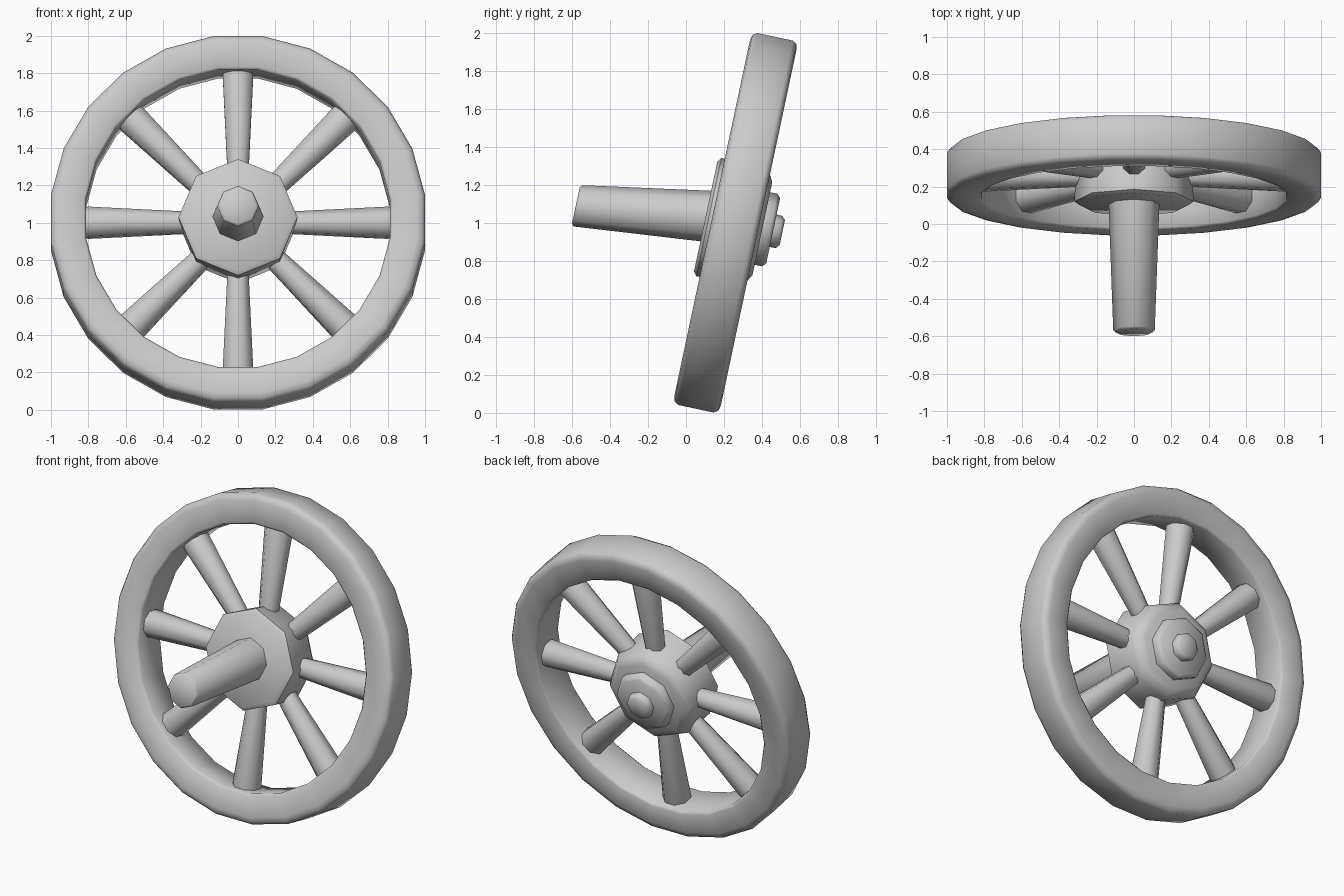
import bpy, bmesh
from math import sin, cos, pi, radians
from mathutils import Matrix

if "Cube" in bpy.data.objects:
    bpy.data.objects.remove(bpy.data.objects["Cube"])

# The whole wheel leans back about its centre
LEAN = Matrix.Translation((0, 0.26, 1.0)) @ Matrix.Rotation(radians(-12), 4, 'X')


def lathe(name, rings, sides, phase=0.0, loop=False, local=Matrix.Identity(4), angle=50):
    """Loft rings (axial y, radius, z offset) around the local Y axis."""
    bm = bmesh.new()
    rows = []
    for y, r, z in rings:
        rows.append([bm.verts.new((r * sin(2 * pi * (i + phase) / sides), y,
                                   z + r * cos(2 * pi * (i + phase) / sides)))
                     for i in range(sides)])
    pairs = list(zip(rows, rows[1:]))
    if loop:
        pairs.append((rows[-1], rows[0]))
    for a, b in pairs:
        for i in range(sides):
            j = (i + 1) % sides
            bm.faces.new((a[i], a[j], b[j], b[i]))
    if not loop:
        bm.faces.new(rows[0])
        bm.faces.new(rows[-1])
    bmesh.ops.recalc_face_normals(bm, faces=bm.faces[:])
    mesh = bpy.data.meshes.new(name)
    bm.to_mesh(mesh)
    bm.free()
    ob = bpy.data.objects.new(name, mesh)
    bpy.context.collection.objects.link(ob)
    ob.matrix_world = LEAN @ local
    bpy.ops.object.select_all(action='DESELECT')
    ob.select_set(True)
    bpy.context.view_layer.objects.active = ob
    bpy.ops.object.shade_smooth_by_angle(angle=radians(angle))
    return ob


# Rim: 24-sided band with rounded outer corners, flats at top and sides
k = 1 / cos(pi / 24)
half = [(0.125, 0.825), (0.125, 0.955), (0.118, 0.985), (0.095, 1.0)]
profile = [(-y, r * k, 0) for y, r in half] + [(y, r * k, 0) for y, r in reversed(half)]
profile += [(0.112, 0.812 * k, 0), (-0.112, 0.812 * k, 0)]
lathe("rim", profile, 24, 0.5, loop=True)

# Hub: chamfered octagon
lathe("hub", [(-0.16, 0.295, 0), (-0.143, 0.318, 0), (0.085, 0.312, 0),
              (0.125, 0.285, 0), (0.145, 0.25, 0)], 8)

# Rear cap and axle nub
lathe("hub_cap", [(0.13, 0.195, 0), (0.185, 0.195, 0), (0.203, 0.175, 0)], 8)
lathe("axle_nub", [(0.19, 0.088, 0), (0.235, 0.086, 0), (0.252, 0.066, 0)], 8)

# Axle: tapered, drooping slightly from the wheel's own axis
lathe("axle", [(-0.84, 0.098, -0.086), (-0.828, 0.111, -0.085), (-0.10, 0.138, 0.01)], 8)

# Spokes: flare outwards from hub to rim
for i in range(8):
    turn = Matrix.Rotation(i * pi / 4, 4, 'Y') @ Matrix.Rotation(pi / 2, 4, 'X')
    lathe(f"spoke_{i + 1}", [(0.25, 0.06, 0), (0.80, 0.088, 0), (0.835, 0.08, 0)],
          8, 0.5, local=turn)
